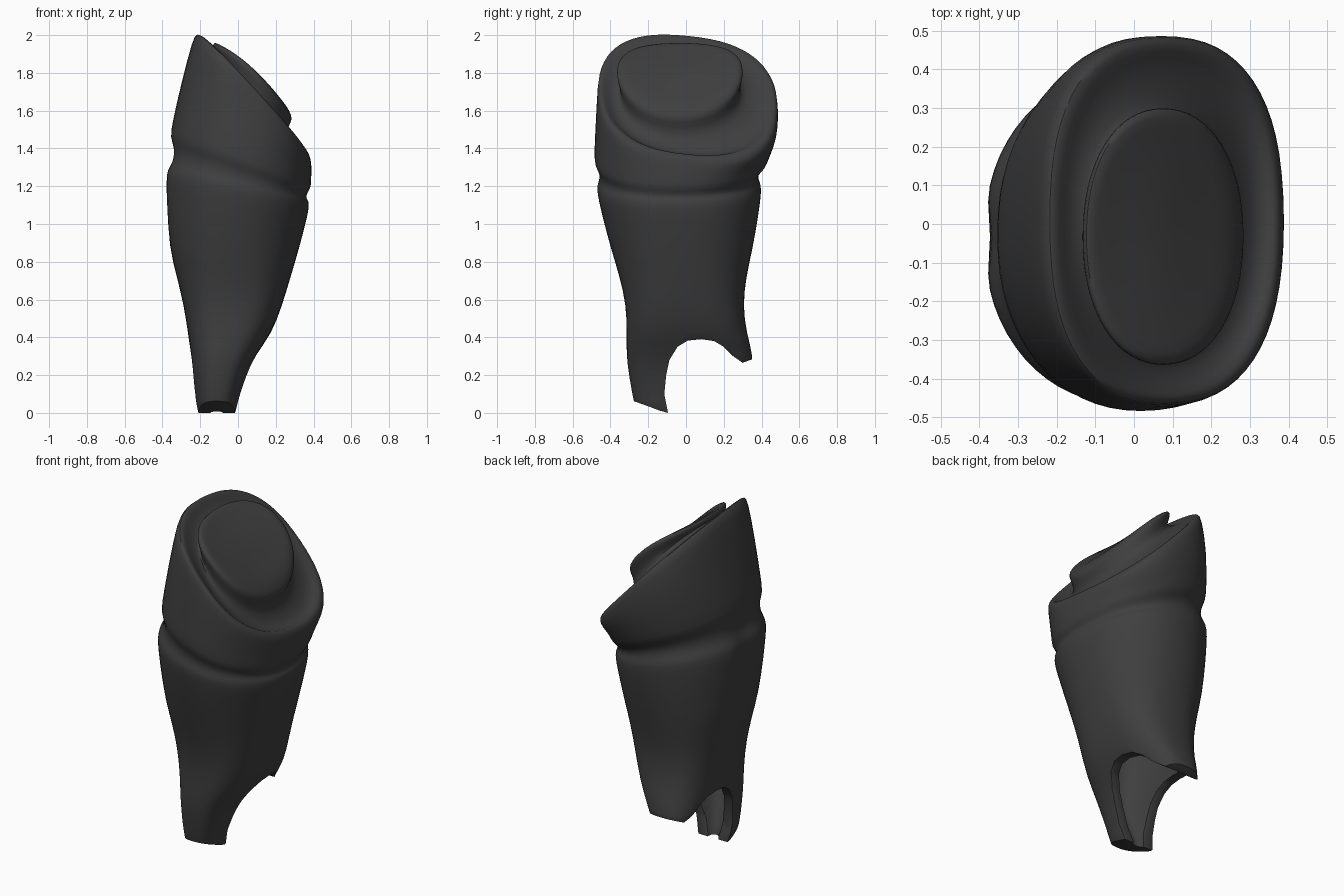
import bpy, bmesh, math

cube = bpy.data.objects.get("Cube")
if cube:
    bpy.data.objects.remove(cube, do_unlink=True)

SEG = 32

mat = bpy.data.materials.new("dark_grey")
mat.use_nodes = True
COL = (0.05, 0.05, 0.05, 1)
mat.diffuse_color = COL
bsdf = mat.node_tree.nodes["Principled BSDF"]
bsdf.inputs["Base Color"].default_value = COL
bsdf.inputs["Roughness"].default_value = 0.7


def ring(bm, x0, x1, y0, y1, z, slope=0.0, curve=0.0, n=2.15, tilt=0.0, dent=0.0):
    """Superellipse ring filling the given x and y range, on a tilted plane."""
    cx, cy, rx, ry = (x0 + x1) / 2, (y0 + y1) / 2, (x1 - x0) / 2, (y1 - y0) / 2
    verts = []
    for i in range(SEG):
        a = 2 * math.pi * i / SEG
        c, s = math.cos(a), math.sin(a)
        x = cx + rx * math.copysign(abs(c) ** (2 / n), c)
        y = cy + ry * math.copysign(abs(s) ** (2 / n), s)
        if i == SEG // 2:
            x += dent
        verts.append(bm.verts.new((x, y, z + slope * x - curve * x * x + tilt * y)))
    return verts


def loft(name, rings):
    """Closed skin through all rings, with a centre point at both ends."""
    bm = bmesh.new()
    loops = [ring(bm, *r) for r in rings]
    for a, b in zip(loops, loops[1:]):
        for i in range(SEG):
            j = (i + 1) % SEG
            bm.faces.new((a[i], a[j], b[j], b[i]))
    for loop in (loops[0], loops[-1]):
        centre = [sum(v.co[k] for v in loop) / SEG for k in range(3)]
        mid = bm.verts.new(centre)
        for i in range(SEG):
            bm.faces.new((loop[i], loop[(i + 1) % SEG], mid))
    bmesh.ops.recalc_face_normals(bm, faces=bm.faces)
    return finish(bm, name)


def finish(bm, name):
    mesh = bpy.data.meshes.new(name)
    bm.to_mesh(mesh)
    bm.free()
    mesh.materials.append(mat)
    ob = bpy.data.objects.new(name, mesh)
    bpy.context.collection.objects.link(ob)
    return ob


# raised pad on the slanted end: x range, y range, height, slope, curvature
S, Q = -0.73, 1.2
pad = [
    (0.03, 0.13, -0.11, 0.05, 1.87, S, Q),
    (-0.08, 0.21, -0.29, 0.23, 1.88, S, Q),
    (-0.115, 0.255, -0.34, 0.28, 1.895, S, Q),
    (-0.135, 0.287, -0.37, 0.305, 1.88, S, Q),
    (-0.135, 0.285, -0.365, 0.30, 1.845, S, Q),
    (-0.115, 0.25, -0.34, 0.275, 1.785, -1.2, 0),
]
# dished surround and rolled rim, also leaning towards the back
T, L = -1.085, -0.1
rim = [
    (-0.135, 0.275, -0.37, 0.32, 1.755, -1.25, 0, 2.2, L / 2),
    (-0.17, 0.335, -0.41, 0.41, 1.745, -1.17, 0, 2.3, L),
    (-0.195, 0.365, -0.445, 0.455, 1.772, T, 0, 2.4, L),
    (-0.22, 0.383, -0.462, 0.48, 1.768, T, 0, 2.5, L),
    (-0.242, 0.39, -0.472, 0.492, 1.728, -1.04, 0, 2.5, L),
]
# cuff and groove, with a shallow seam on the right side below it
cuff = [
    (-0.30, 0.39, -0.48, 0.487, 1.55, -0.68, 0, 2.35, L / 2),
    (-0.35, 0.39, -0.488, 0.45, 1.39, -0.42),
    (-0.362, 0.386, -0.487, 0.43, 1.325, -0.36),
    (-0.345, 0.364, -0.462, 0.385, 1.29, -0.36, 0, 2.15, 0, 0.01),
    (-0.352, 0.364, -0.458, 0.382, 1.235, -0.28, 0, 2.15, 0, 0.02),
    (-0.388, 0.376, -0.473, 0.40, 1.205, -0.22, 0, 2.15, 0, 0.03),
    (-0.393, 0.378, -0.472, 0.40, 1.16, -0.2, 0, 2.15, 0, 0.03),
    (-0.388, 0.365, -0.45, 0.388, 1.06, -0.10, 0, 2.15, 0, 0.015),
]
# tapering sleeve
sleeve_rings = [
    (-0.365, 0.325, -0.40, 0.355, 0.87, 0, 0, 2.25),
    (-0.325, 0.28, -0.352, 0.32, 0.72, 0, 0, 2.4),
    (-0.288, 0.235, -0.318, 0.302, 0.57, 0, 0, 2.7),
    (-0.265, 0.18, -0.314, 0.322, 0.42, 0, 0, 2.8),
    (-0.250, 0.095, -0.318, 0.357, 0.31, 0, 0, 2.8),
    (-0.240, 0.045, -0.302, 0.35, 0.19, 0, 0, 2.8),
    (-0.230, 0.003, -0.278, 0.32, 0.06, 0, 0, 2.8),
    (-0.205, -0.02, -0.25, 0.30, -0.05, 0, 0, 2.6),
]
# hollow inside of the sleeve, shallower towards the tip of the front prong
W = 0.055
inside = [(r[0] + W, r[1] - W, r[2] + W + max(0, 0.09 - 0.3 * r[4]), r[3] - W, *r[4:])
          for r in reversed(sleeve_rings)]
sleeve = loft("sleeve", pad + rim + cuff + sleeve_rings + inside)

# cutter: notch between the long front prong and the short back prong (y, z)
profile = [(-0.5, 0.15), (-0.27, 0.06), (-0.2, 0.035), (-0.14, 0.012),
           (-0.095, 0.0), (-0.115, 0.1), (-0.105, 0.2), (-0.088, 0.28),
           (-0.045, 0.35), (0.01, 0.383), (0.08, 0.39), (0.15, 0.38),
           (0.20, 0.35), (0.25, 0.30), (0.3, 0.265), (0.34, 0.28),
           (0.5, 0.33), (0.5, -0.3), (-0.5, -0.3)]
bm = bmesh.new()
face = bm.faces.new([bm.verts.new((-1, y, z)) for y, z in profile])
ext = bmesh.ops.extrude_face_region(bm, geom=[face])
bmesh.ops.translate(bm, vec=(2, 0, 0),
                    verts=[g for g in ext["geom"] if isinstance(g, bmesh.types.BMVert)])
bmesh.ops.recalc_face_normals(bm, faces=bm.faces)
cutter = finish(bm, "notch_cutter")
cutter.hide_render = True

# smooth the skin, cut the notch, soften the cut edges
sub = sleeve.modifiers.new("smooth", "SUBSURF")
sub.levels = sub.render_levels = 1
cut = sleeve.modifiers.new("notch", "BOOLEAN")
cut.operation, cut.solver, cut.object = "DIFFERENCE", "EXACT", cutter
bev = sleeve.modifiers.new("soft_edges", "BEVEL")
bev.width, bev.segments = 0.015, 2
bev.limit_method, bev.angle_limit = "ANGLE", math.radians(55)

bpy.ops.object.select_all(action="DESELECT")
sleeve.select_set(True)
bpy.context.view_layer.objects.active = sleeve
for name in [m.name for m in sleeve.modifiers]:
    bpy.ops.object.modifier_apply(modifier=name)
bpy.data.objects.remove(cutter, do_unlink=True)
bpy.ops.object.shade_smooth_by_angle(angle=math.radians(50))
